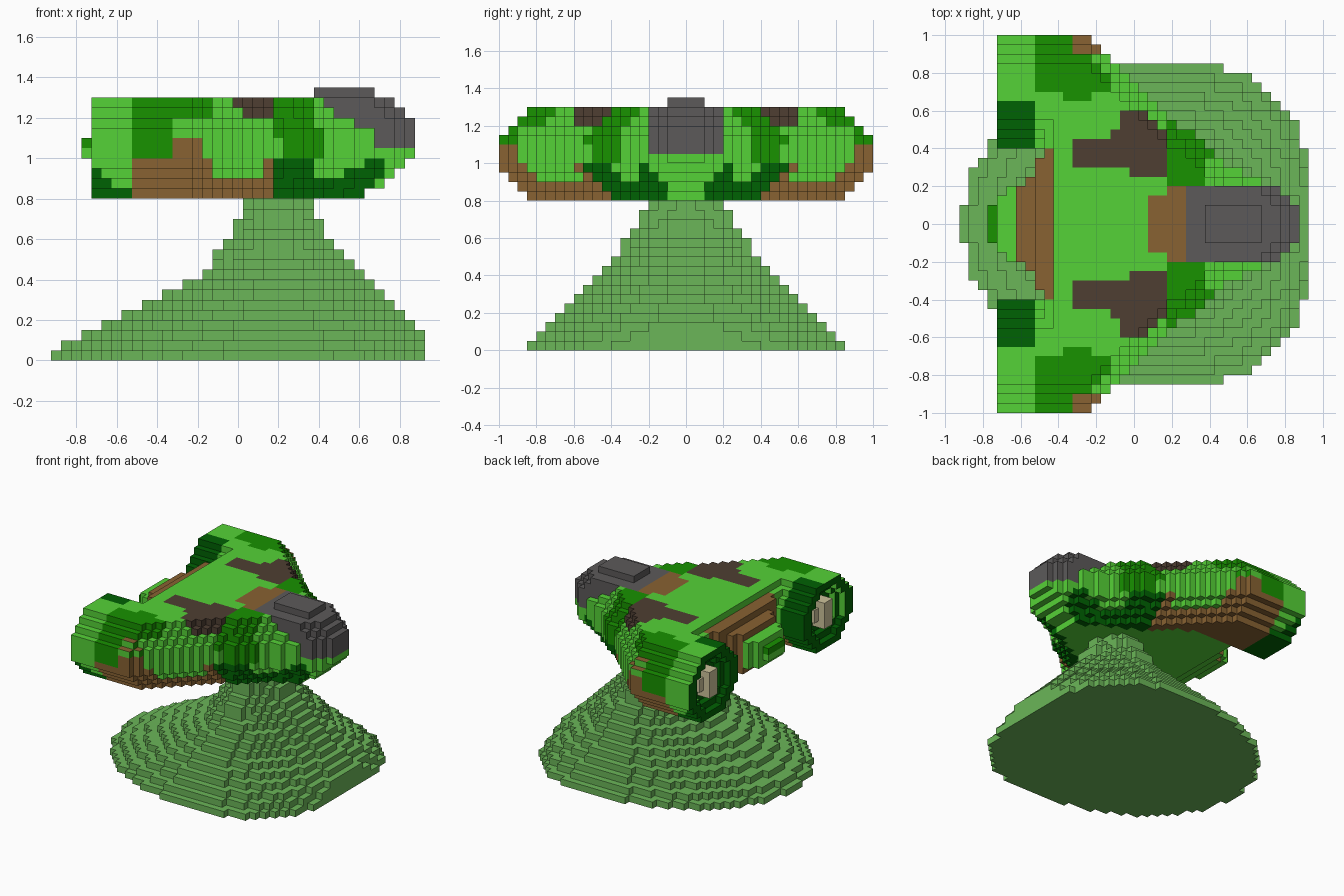
import bpy, bmesh
from itertools import product

if "Cube" in bpy.data.objects:
    bpy.data.objects.remove(bpy.data.objects["Cube"])

S = 0.05  # block size
PALETTE = {
    "light_green": "55d237", "leaf_green": "189200", "dark_green": "006203",
    "brown": "886232", "dark_brown": "4e3e32", "grey": "5c5a5a",
    "stand_green": "6bb658", "beige": "cdc39b",
}
NAMES = list(PALETTE)


def make_material(name, code):
    rgb = [int(code[i:i + 2], 16) / 255 for i in (0, 2, 4)]
    col = [c / 12.92 if c < 0.04 else ((c + 0.055) / 1.055) ** 2.4 for c in rgb] + [1]
    mat = bpy.data.materials.new(name)
    mat.use_nodes = True
    mat.diffuse_color = col
    bsdf = mat.node_tree.nodes["Principled BSDF"]
    bsdf.inputs["Base Color"].default_value = col
    bsdf.inputs["Roughness"].default_value = 0.9
    return mat


MATS = [make_material(n, c) for n, c in PALETTE.items()]


def build(name, inside, paint):
    """Fill blocks where inside(x, y, z, layer) holds; skin the outer faces."""
    cells = {(i, j, k) for i, j, k in product(range(-19, 20), range(-21, 21), range(28))
             if inside(i * S, abs(j + 0.5) * S, (k + 0.5) * S, k)}
    bm = bmesh.new()
    corners = {}

    def corner(p):
        if p not in corners:
            corners[p] = bm.verts.new(((p[0] - 0.5) * S, p[1] * S, p[2] * S))
        return corners[p]

    used = []
    for c in sorted(cells):
        for axis, side in product(range(3), (0, 1)):
            n = [0, 0, 0]
            n[axis] = 2 * side - 1
            if tuple(a + b for a, b in zip(c, n)) in cells:
                continue
            u, v = (axis + 1) % 3, (axis + 2) % 3
            loop = []
            for du, dv in ((0, 0), (1, 0), (1, 1), (0, 1)):
                p = list(c)
                p[axis] += side
                p[u] += du
                p[v] += dv
                loop.append(corner(tuple(p)))
            face = bm.faces.new(loop if side else loop[::-1])
            col = paint(c[0] * S, abs(c[1] + 0.5) * S, (c[2] + 0.5) * S, n)
            if col not in used:
                used.append(col)
            face.material_index = used.index(col)
    mesh = bpy.data.meshes.new(name)
    bm.to_mesh(mesh)
    bm.free()
    for col in used:
        mesh.materials.append(MATS[NAMES.index(col)])
    ob = bpy.data.objects.new(name, mesh)
    bpy.context.collection.objects.link(ob)


def lerp(points, t):
    for (a, fa), (b, fb) in zip(points, points[1:]):
        if t <= b:
            return fa + (fb - fa) * (t - a) / (b - a)
    return -9


# Stand: stepped cone, long at the tail side and blunt at the nose side
BACK = [22.2, 21.2, 19.2, 17.2, 15.2, 13.2, 11.2, 9.2, 7.2, 6.2, 6.2, 5.2, 4.2, 4.2, 3.3, 3.3]
FORE = [15, 14.6, 14.3, 13.3, 12.3, 11.2, 10.3, 9.3, 8.3, 7.3, 6.3, 5.3, 4.3, 4.3, 3.3, 3.3]
HALF = [17.1, 16, 15, 14, 13, 12, 11, 10, 9, 8, 7, 7, 6, 5, 5, 4]


def in_stand(x, y, z, k):
    if k > 15:
        return False
    dx = (x - 0.2) / S
    reach, power = (FORE[k], max(1.8, 2.5 - .12 * k)) if dx > 0 else (BACK[k], max(1.75, 2 - .04 * k))
    return (abs(dx) / reach) ** power + (y / S / HALF[k]) ** power <= 1


build("stand", in_stand, lambda x, y, z, n: "stand_green")

# Hull: swept wing with a rounded rim, round pods and a stepped tail
FRONT = [(0, .89), (.1, .87), (.15, .8), (.2, .71), (.3, .51), (.4, .4), (.53, .24),
         (.64, .1), (.73, .02), (.83, -.09), (.95, -.18), (1.0, -.28)]
REAR = [(0, -.78), (.1, -.78), (.13, -.73), (.18, -.66), (.22, -.58), (.33, -.5),
        (.4, -.475), (2, -.475)]
INSET = [.15, .1, .05, 0, 0, 0, 0, .05, .1, .15]
NOSE = [.625, .725, .775, .825, .875, .875, .875, .875, .825, .775]
TAIL = [-.425, -.525, -.625, -.725, -.78]
TAIL = TAIL + TAIL[::-1]


def in_hull(x, y, z, k):
    k -= 16
    if not 0 <= k < 10:
        return False
    d = INSET[k]
    back = max(lerp(REAR, y), TAIL[k])
    # Upper nose keeps its full width and rounds off at the tip
    if k > 3 and y < .2 and back < x < lerp(FRONT, y) - .875 + NOSE[k]:
        return True
    if x + 0.3 * d > lerp(FRONT, y + d * 0.7) or x > NOSE[k] or y > 1 - d:
        return False
    if y < 0.7 and x > back:
        return True
    # Pod with a funnel-shaped bore at its end
    bore = x < -.61 and (y - .7) ** 2 + (z - 1.05) ** 2 < (.2 - .5 * (x + .7)) ** 2
    return x > -.725 and abs(y - .7) < .3 - d and not bore


def paint_hull(x, y, z, n):
    rim = lerp(FRONT, y) - x
    # Tail between the pods
    if y < 0.4 and x < -.425:
        if n[2] < 0:
            return "light_green"
        if x < -.725 and z > 1.05:
            return "leaf_green"
        if y > .35 and x < -.47:
            return "dark_green"
        return "light_green" if x < -.625 else "brown"
    # Pod ends and their inner sides
    if x < -.525:
        end = n[0] < 0 and x < -.6
        return "dark_green" if end or y < .65 or z < .87 + max(0, -.62 - x) else "light_green"
    # Plain belly
    if n[2] < 0 and z < .85 and y < .55 and rim > .3:
        return "light_green"
    # Nose cover
    if y < .2 and x > .26:
        if z > 1.25 or (z > 1.2 and x > .46) or (z > 1.1 and x > .56) or (z > 1.05 and x > .66):
            return "grey"
    # Deck blotches
    if z > 1.2:
        if .06 < x < .27 and y < (.2 if x > .16 else .15):
            return "brown"
        if (-.13 < x < .17 and .25 < y < .62) or (-.33 < x < -.13 and .3 < y < .45):
            if not (x < -.06 and y > .5) and not (x < 0 and y < .3):
                return "dark_brown"
        if x < -.13 and y > (.65 if -.38 < x < -.22 else .7):
            return "leaf_green"
    # Pod front rim
    if x < -.13 and y > .4:
        lip = n[2] > 0 and y > .9 and x > -.33
        if z < 1.0 or (z < 1.1 and -.33 < x < -.17) or lip:
            return "brown"
        front_rim = n[0] > 0 and y > .9
        return "leaf_green" if (x < -.33 and y > .7) or front_rim else "light_green"
    # Wing root rim
    if x < .17:
        return "brown" if z < .9 or (z < 1.0 and x > .12) else "light_green"
    band = max(.92, .88 + (x - .45) / 2)
    if y > .1 and z < (1.0 if x < .37 else band) and x < .73 and z > x + .22:
        return "dark_green"
    if x < .41 and y > .2 and (z > 1.1 and x < .37 or z > 1.0 and .37 < y < .5):
        return "leaf_green"
    return "light_green"


build("hull", in_hull, paint_hull)

# Canopy cap on the nose
build("canopy", lambda x, y, z, k: k == 26 and .375 < x < .675 and y < .1,
      lambda x, y, z, n: "grey")


# Exhaust nozzles inside the pod ends, stepped to a narrow tip
def in_nozzle(x, y, z, k):
    a, b = abs(y - .7), abs(z - 1.05)
    return -.71 < x < -.59 and ((a < .05 and b < .1) or (a < .1 and b < .05 and x > -.67))


build("exhaust_nozzles", in_nozzle, lambda x, y, z, n: "beige")
